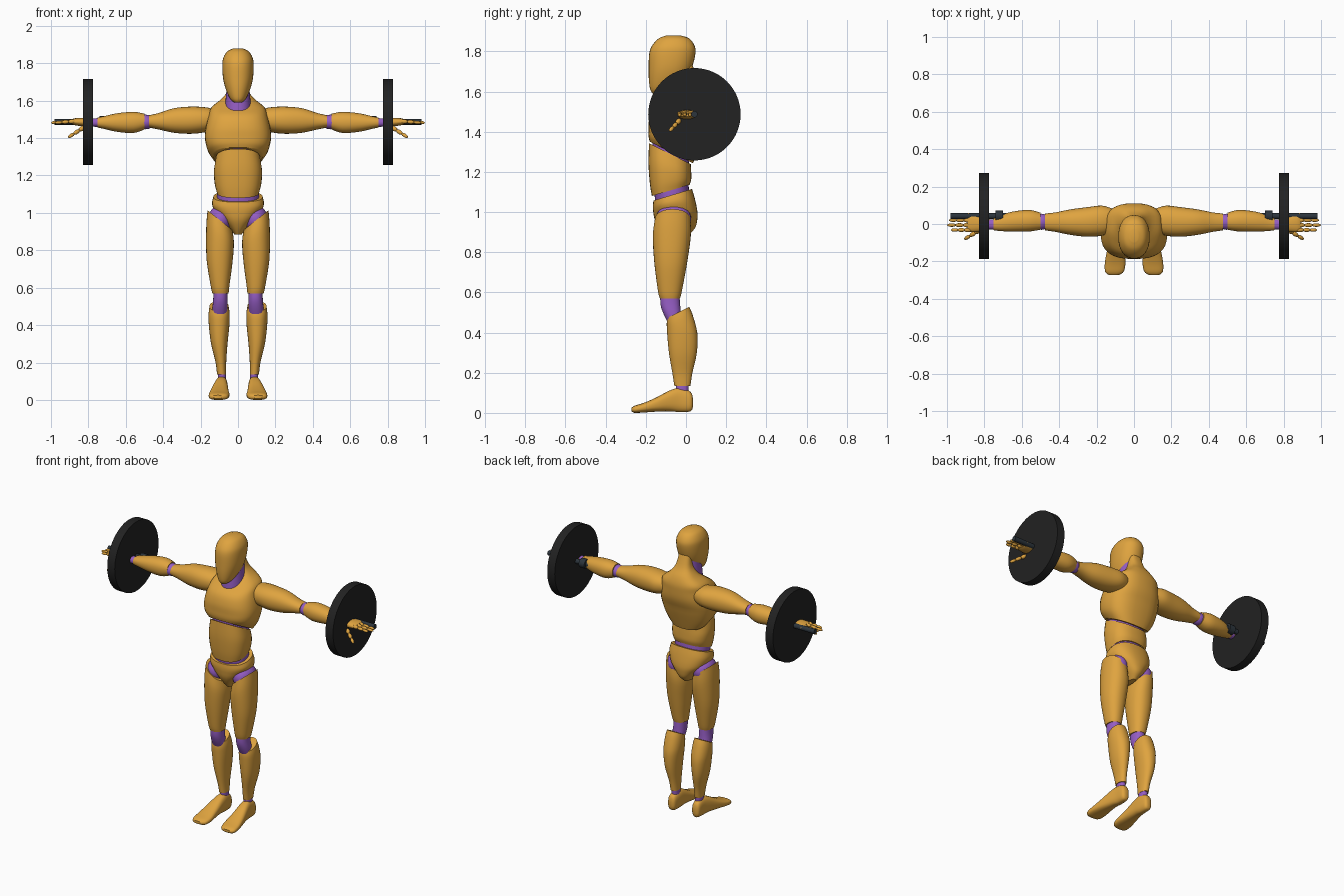
import bpy
import bmesh
from math import cos, sin, pi, radians, copysign
from mathutils import Vector, Matrix

cube = bpy.data.objects.get("Cube")
if cube:
    bpy.data.objects.remove(cube)


def material(name, color, roughness=0.6):
    mat = bpy.data.materials.new(name)
    mat.use_nodes = True
    mat.diffuse_color = (*color, 1)
    shader = mat.node_tree.nodes["Principled BSDF"]
    shader.inputs["Base Color"].default_value = (*color, 1)
    shader.inputs["Roughness"].default_value = roughness
    return mat


gold = material("golden body", (.74, .37, .05))
purple = material("purple joints", (.3, .11, .55))
black = material("black rubber", (.016, .016, .016))
steel = material("dark steel", (.025, .035, .045))


def finish(name, bm, mat, mirror):
    """Turn a bmesh into a smooth object, optionally mirrored across x."""
    bmesh.ops.recalc_face_normals(bm, faces=bm.faces)
    mesh = bpy.data.meshes.new(name)
    bm.to_mesh(mesh)
    bm.free()
    mesh.materials.append(mat)
    mesh.shade_smooth()
    mesh.set_sharp_from_angle(angle=radians(40))
    obj = bpy.data.objects.new(name, mesh)
    bpy.context.collection.objects.link(obj)
    if mirror:
        mod = obj.modifiers.new("Mirror", 'MIRROR')
        mod.use_mirror_merge = False
    return obj


def spline(rows, steps=4):
    """Catmull-Rom interpolation between cross-section rows."""
    rows = [Vector(r) for r in rows]
    out = []
    for i in range(len(rows) - 1):
        a, b, c, d = rows[max(i - 1, 0)], rows[i], rows[i + 1], rows[min(i + 2, len(rows) - 1)]
        for s in range(steps):
            t = s / steps
            out.append(b + (c - a) * (t / 2) + (a * 2 - b * 5 + c * 4 - d) * (t * t / 2)
                       + (b * 3 - a - c * 3 + d) * (t ** 3 / 2))
    return out + [rows[-1]]


def loft(name, axis, rows, mat=gold, mirror=True, power=2.2, warp=None, sides=32):
    """Skin rounded sections; row = position, then low/high bounds of both cross axes."""
    bm = bmesh.new()
    rings = []
    for p, u0, u1, v0, v1 in spline(rows):
        ring = []
        for k in range(sides):
            c, s = cos(2 * pi * k / sides), sin(2 * pi * k / sides)
            u = (u0 + u1) / 2 + (u1 - u0) / 2 * copysign(abs(c) ** (2 / power), c)
            v = (v0 + v1) / 2 + (v1 - v0) / 2 * copysign(abs(s) ** (2 / power), s)
            co = {"x": (p, u, v), "y": (u, p, v), "z": (u, v, p)}[axis]
            co = Vector(co)
            if warp:
                co.z += warp(*co)
            ring.append(bm.verts.new(co))
        rings.append(ring)
    for low, high in zip(rings, rings[1:]):
        for k in range(sides):
            j = (k + 1) % sides
            bm.faces.new((low[k], low[j], high[j], high[k]))
    bm.faces.new(rings[0])
    bm.faces.new(rings[-1])
    return finish(name, bm, mat, mirror)


def centred(rows):
    """Expand rows of height, half width, front, back for parts on the midline."""
    return [(z, -h, h, front, back) for z, h, front, back in rows]


def ellipsoid(name, centre, radii, mat=purple):
    bm = bmesh.new()
    bmesh.ops.create_uvsphere(bm, u_segments=24, v_segments=16, radius=1)
    bm.transform(Matrix.Translation(centre) @ Matrix.Diagonal((*radii, 1)))
    return finish(name, bm, mat, True)


def digit(name, start, end, radius, mat=gold):
    """A finger of three overlapping rounded segments."""
    start, end = Vector(start), Vector(end)
    step = (end - start) / 3
    turn = step.to_track_quat('Z', 'Y').to_matrix().to_4x4()
    bm = bmesh.new()
    for i in range(3):
        r = radius * (1 - i * .12)
        bmesh.ops.create_uvsphere(
            bm, u_segments=12, v_segments=10, radius=1,
            matrix=Matrix.Translation(start + step * (i + .5)) @ turn
            @ Matrix.Diagonal((r, r, step.length * .58, 1)))
    return finish(name, bm, mat, True)


def disc(name, x0, x1, radius, mat, sides):
    """Cylinder along x on the dumbbell axis."""
    bm = bmesh.new()
    place = Matrix.Translation(((x0 + x1) / 2, .042, 1.487)) @ Matrix.Rotation(pi / 2, 4, 'Y')
    bmesh.ops.create_cone(bm, cap_ends=True, segments=sides, radius1=radius,
                          radius2=radius, depth=x1 - x0, matrix=place)
    return finish(name, bm, mat, True)


# Slanted seams around the torso
def arch(y):
    return .01 - .5 * (y + .06)


def cup(y):
    return .3 * (y + .07)


def chest_seam(x, y, z):
    return max(0, (1.4 - z) / .12) * arch(y)


def waist_seam(x, y, z):
    t = (z - 1.11) / .16
    return t * arch(y) + (1 - t) * cup(y)


def pelvis_seam(x, y, z):
    return max(0, (z - 1) / .085) * cup(y)


def thigh_seam(x, y, z):
    return max(0, (z - .75) / .21) * (x - .095) * .8


def shin_seam(x, y, z):
    return max(0, (z - .42) / .08) * (y + .04) * .5


# Head and neck
loft("head", "z", centred([
    (1.59, .02, -.165, -.11), (1.61, .042, -.178, -.06), (1.66, .065, -.185, .0),
    (1.72, .08, -.186, .03), (1.79, .084, -.183, .047), (1.83, .078, -.168, .042),
    (1.865, .056, -.135, .015), (1.88, .022, -.095, -.03)]), mirror=False)
loft("neck", "z", centred([
    (1.5, .072, -.13, .03), (1.58, .068, -.125, .03), (1.72, .056, -.11, .02)]), purple, False)

# Torso
loft("chest", "z", centred([
    (1.28, .13, -.18, .035), (1.33, .162, -.186, .055), (1.4, .177, -.187, .085),
    (1.46, .172, -.184, .105), (1.52, .157, -.16, .11), (1.565, .142, -.1, .108),
    (1.61, .088, -.045, .092), (1.66, .052, -.03, .06), (1.74, .04, -.03, .03)]),
    mirror=False, power=2.6, warp=chest_seam)
loft("torso_core", "z", centred([
    (1.02, .11, -.15, .02), (1.1, .112, -.158, .016), (1.2, .11, -.165, .01),
    (1.38, .118, -.168, .03)]), purple, False)
loft("waist", "z", centred([
    (1.11, .112, -.17, .018), (1.15, .124, -.18, .026), (1.21, .129, -.187, .026),
    (1.27, .118, -.184, .024)]), mirror=False, power=2.5, warp=waist_seam)
loft("pelvis", "z", centred([
    (.885, .02, -.11, .01), (.92, .048, -.135, .045), (.96, .085, -.155, .056),
    (1.0, .12, -.163, .057), (1.045, .139, -.165, .045), (1.085, .132, -.162, .03)]),
    mirror=False, power=2.4, warp=pelvis_seam)

# Legs
ellipsoid("hip_joint", (.094, -.062, .965), (.066, .088, .075))
loft("thigh", "z", [
    (.57, .05, .137, -.13, -.03), (.61, .046, .146, -.14, -.02), (.75, .028, .168, -.158, .006),
    (.88, .022, .17, -.165, .024), (.96, .03, .163, -.155, .022)], warp=thigh_seam)
loft("knee_joint", "z", [
    (.44, .062, .138, -.085, -.01), (.5, .056, .136, -.115, -.025),
    (.55, .056, .132, -.128, -.03), (.62, .06, .13, -.125, -.035)], purple)
loft("shin", "z", [
    (.135, .063, .112, -.058, .022), (.2, .063, .12, -.068, .032), (.3, .056, .144, -.085, .054),
    (.4, .046, .156, -.094, .056), (.46, .045, .157, -.096, .036),
    (.5, .05, .152, -.093, .016)], warp=shin_seam)
loft("ankle_joint", "z", [
    (.08, .064, .108, -.05, .012), (.15, .064, .108, -.05, .014)], purple)
loft("foot", "y", [
    (.035, .075, .1, .03, .07), (.022, .062, .115, .008, .105), (-.03, .056, .12, .004, .124),
    (-.08, .054, .13, .008, .112), (-.15, .05, .146, .006, .076), (-.21, .046, .156, .002, .05),
    (-.255, .055, .154, 0, .036), (-.272, .08, .135, .008, .025)], power=2.6)

# Arms
loft("upper_arm", "x", [
    (.11, -.04, .08, 1.45, 1.55), (.17, -.062, .098, 1.432, 1.564),
    (.25, -.068, .09, 1.423, 1.568), (.34, -.058, .078, 1.428, 1.56),
    (.42, -.042, .062, 1.445, 1.535), (.475, -.034, .056, 1.456, 1.522)])
ellipsoid("elbow_joint", (.495, .012, 1.486), (.05, .043, .039))
loft("forearm", "x", [
    (.5, -.03, .06, 1.446, 1.53), (.56, -.04, .075, 1.427, 1.54), (.65, -.041, .066, 1.434, 1.532),
    (.72, -.037, .045, 1.45, 1.516), (.75, -.033, .034, 1.456, 1.51)])
loft("wrist_joint", "x", [
    (.73, -.03, .026, 1.458, 1.508), (.79, -.028, .024, 1.462, 1.503)], purple)

# Hands
loft("palm", "x", [
    (.77, -.026, .024, 1.465, 1.502), (.82, -.04, .046, 1.462, 1.508),
    (.87, -.042, .058, 1.468, 1.506), (.89, -.036, .052, 1.475, 1.5)])
for name, y, tip in (("index_finger", -.032, .98), ("middle_finger", -.006, 1),
                     ("ring_finger", .02, .99), ("little_finger", .046, .965)):
    digit(name, (.87, y, 1.49), (tip - .004, y, 1.482), .012)
digit("thumb", (.82, -.03, 1.46), (.905, -.08, 1.405), .013)

# Dumbbells
disc("weight_plate", .775, .83, .23, black, 64)
disc("dumbbell_bar", .65, .98, .016, steel, 16)
disc("bar_collar", .7, .74, .03, steel, 12)
